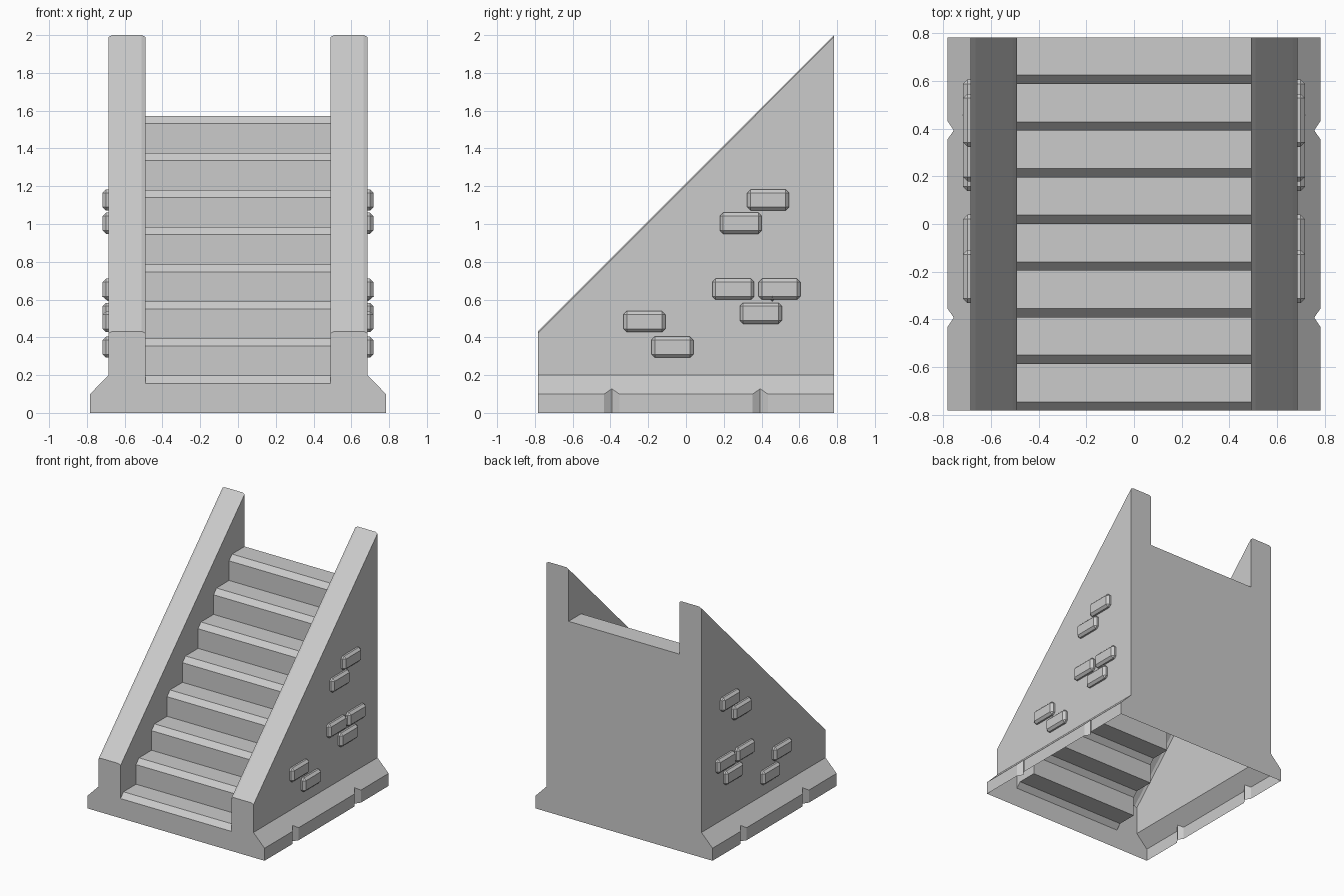
import bpy, bmesh
from mathutils import Matrix

if "Cube" in bpy.data.objects:
    bpy.data.objects.remove(bpy.data.objects["Cube"])

H = 0.783            # half depth and half base width
OUT, INN = 0.685, 0.49   # outer / inner faces of the side walls
STEPS, RISE, RUN = 8, 1.573 / 8, 2 * H / 8


def finish(bm, name):
    bmesh.ops.remove_doubles(bm, verts=bm.verts, dist=0.0005)
    bmesh.ops.recalc_face_normals(bm, faces=bm.faces)
    mesh = bpy.data.meshes.new(name)
    bm.to_mesh(mesh)
    bm.free()
    obj = bpy.data.objects.new(name, mesh)
    bpy.context.collection.objects.link(obj)
    return obj


def face(bm, pts):
    bm.faces.new([bm.verts.new(p) for p in pts])


# Staircase shell: hollow and open underneath
bm = bmesh.new()


def wall_top(z):
    return [(OUT, z - 0.01), (OUT - 0.02, z), (INN + 0.02, z), (INN, z - 0.01)]


# front and back end faces
for y, z, tread in ((-H, 0.432, RISE - 0.04), (H, 2.0, RISE * STEPS)):
    half = [(H, 0), (H, 0.1), (OUT, 0.2)] + wall_top(z) + [(INN, tread)]
    outline = half + [(-x, zz) for x, zz in reversed(half)]
    face(bm, [(x, y, zz) for x, zz in outline])

# step profile with chamfered nosings
zigzag = []
for i in range(STEPS):
    y, z = -H + RUN * i, RISE * (i + 1)
    zigzag += [(y, z - 0.04), (y + 0.037, z), (y + RUN, z)]
for (y0, z0), (y1, z1) in zip(zigzag, zigzag[1:]):
    face(bm, [(-INN, y0, z0), (INN, y0, z0), (INN, y1, z1), (-INN, y1, z1)])

# notched edge of the base flange in plan: (y, x)
edge = [(-H, H)]
for c in (-0.393, 0.393):
    edge += [(c - 0.04, H), (c, H - 0.027), (c + 0.04, H)]
edge.append((H, H))


def lip(x):
    return 0.1 + (H - x) * 0.1 / (H - OUT)


for s in (1, -1):
    # flange edge and slope
    for (y0, x0), (y1, x1) in zip(edge, edge[1:]):
        face(bm, [(s * x0, y0, 0), (s * x1, y1, 0),
                  (s * x1, y1, lip(x1)), (s * x0, y0, lip(x0))])
    face(bm, [(s * x, y, lip(x)) for y, x in edge]
         + [(s * OUT, H, 0.2), (s * OUT, -H, 0.2)])
    # outer wall, sloping top strips, inner wall above the steps
    face(bm, [(s * OUT, -H, 0.2), (s * OUT, H, 0.2),
              (s * OUT, H, 1.99), (s * OUT, -H, 0.422)])
    low, high = wall_top(0.432), wall_top(2.0)
    for i in range(3):
        face(bm, [(s * low[i][0], -H, low[i][1]), (s * low[i + 1][0], -H, low[i + 1][1]),
                  (s * high[i + 1][0], H, high[i + 1][1]), (s * high[i][0], H, high[i][1])])
    face(bm, [(s * INN, y, z) for y, z in zigzag]
         + [(s * INN, H, 1.99), (s * INN, -H, 0.422)])
finish(bm, "staircase")

# Raised bricks on the side walls, mirrored to the other side
bm = bmesh.new()
bricks = [(0.435, 1.127), (0.29, 1.004), (0.25, 0.655), (0.495, 0.655),
          (0.396, 0.527), (-0.22, 0.483), (-0.072, 0.348)]
for y, z in bricks:
    mat = Matrix.Translation((0.682, y, z)) @ Matrix.Diagonal((0.07, 0.222, 0.112, 1))
    bmesh.ops.create_cube(bm, size=1, matrix=mat)
bmesh.ops.bevel(bm, geom=bm.edges[:], offset=0.018, segments=1,
                profile=0.5, affect='EDGES')
bmesh.ops.bisect_plane(bm, geom=bm.verts[:] + bm.edges[:] + bm.faces[:],
                       plane_co=(OUT, 0, 0), plane_no=(1, 0, 0), clear_inner=True)
# small chip at the lower edge of one brick
bmesh.ops.create_cone(bm, segments=4, radius1=0.028, radius2=0, depth=0.035,
                      matrix=Matrix.Translation((0.7025, 0.457, 0.618))
                      @ Matrix.Rotation(1.5708, 4, 'Y'))
wall_bricks = finish(bm, "wall_bricks")
wall_bricks.modifiers.new("mirror", 'MIRROR').use_axis = (True, False, False)
